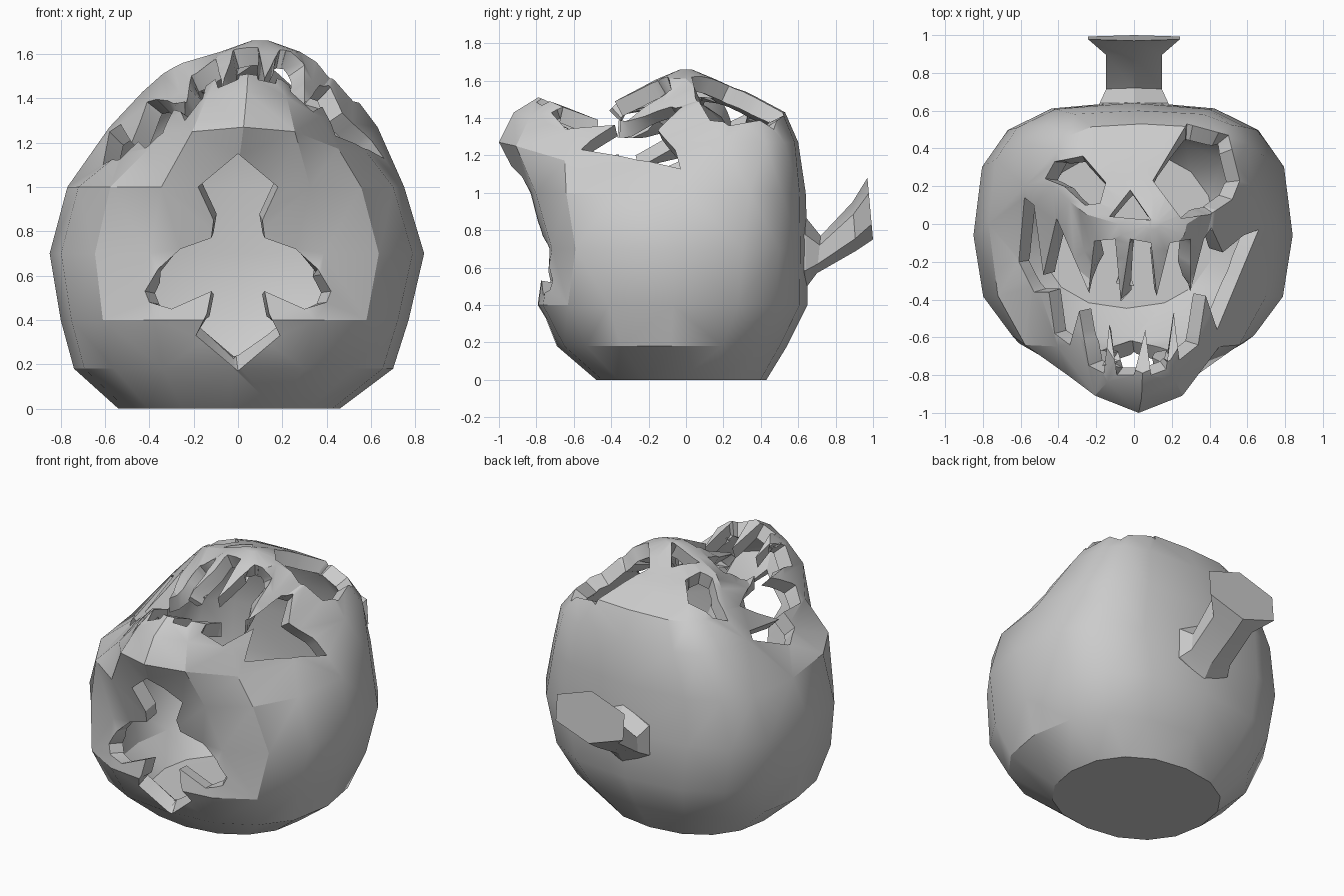
import bpy
import bmesh
from math import cos, sin, pi, copysign
from mathutils.bvhtree import BVHTree

if "Cube" in bpy.data.objects:
    bpy.data.objects.remove(bpy.data.objects["Cube"], do_unlink=True)

grey = bpy.data.materials.new("plain grey")
grey.use_nodes = True
grey.diffuse_color = (0.6, 0.6, 0.6, 1)
grey.node_tree.nodes["Principled BSDF"].inputs["Base Color"].default_value = grey.diffuse_color


def make_object(name, bm):
    bmesh.ops.recalc_face_normals(bm, faces=bm.faces)
    mesh = bpy.data.meshes.new(name)
    bm.to_mesh(mesh)
    bm.free()
    mesh.materials.append(grey)
    obj = bpy.data.objects.new(name, mesh)
    bpy.context.collection.objects.link(obj)
    return obj


def loft(name, rings):
    """Skin a stack of rings with equal point counts and cap both ends."""
    bm = bmesh.new()
    rows = [[bm.verts.new(p) for p in ring] for ring in rings]
    for low, high in zip(rows, rows[1:]):
        for i in range(len(low)):
            j = (i + 1) % len(low)
            bm.faces.new((low[i], low[j], high[j], high[i]))
    bm.faces.new(rows[0])
    bm.faces.new(rows[-1])
    return make_object(name, bm)


def body_ring(z, left, right, front, back, waist, front_power, back_power, dip=0, sag=0):
    """Rounded ring, widest at y = waist, lowered by dip at the front and sag at the mouth corners."""
    points = []
    for i in range(SIDES):
        angle = 2 * pi * i / SIDES
        c, s = cos(angle), sin(angle)
        power, depth = (front_power, waist - front) if s < 0 else (back_power, back - waist)
        x = copysign(abs(c) ** power, c)
        y = copysign(abs(s) ** power, s)
        low = max(0, -s)
        points.append(((left + right) / 2 + x * (right - left) / 2, waist + y * depth,
                       z - dip * low ** 2 - sag * 3 * low * abs(c) ** 3))
    return points


def shade(obj, degrees):
    bpy.ops.object.select_all(action='DESELECT')
    obj.select_set(True)
    bpy.context.view_layer.objects.active = obj
    bpy.ops.object.shade_smooth_by_angle(angle=degrees * pi / 180)


# Gourd skin, lying on its back with the face turned up
SIDES = 16
body = loft("gourd_body", [body_ring(*r) for r in (
    (0, -.54, .46, -.48, .43, -.03, .9, .9),
    (.18, -.74, .70, -.69, .54, -.08, .85, .85),
    (.4, -.80, .77, -.81, .65, -.07, .8, .75),
    (.7, -.85, .84, -.76, .65, -.06, .8, .7),
    (1.0, -.77, .75, -.86, .64, 0, .85, .65),
    (1.27, -.58, .63, -1.0, .60, .2, 1, .6, 0, .13),
    (1.43, -.43, .51, -.92, .53, .2, 1, .6, 0, .15),
    (1.51, -.34, .43, -.79, .38, .12, 1, .75, 0, .15),
    (1.54, -.29, .39, -.50, .32, .08, 1, .9, .16, .1),
    (1.56, -.25, .36, -.40, .26, .05, 1, 1, .07, .08),
    (1.61, -.08, .28, -.15, .15, 0, 1, 1),
    (1.66, .06, .14, -.03, .03, 0, 1, 1))])

# Outlines of the carved holes
mouth = [(-.58, .14), (-.61, -.2), (-.53, -.36), (-.45, -.36), (-.42, -.58),
         (-.34, -.64), (-.29, -.46), (-.24, -.75), (-.16, -.79), (-.13, -.53),
         (-.09, -.8), (0, -.8), (.06, -.56), (.09, -.8), (.17, -.77),
         (.21, -.47), (.24, -.72), (.34, -.64), (.38, -.38), (.44, -.56),
         (.66, -.03), (.58, -.06), (.47, -.15), (.41, -.02), (.37, -.08),
         (.3, -.35), (.3, -.08), (.19, -.1), (.12, -.38), (.09, -.1),
         (-.02, -.08), (-.07, -.41), (-.1, -.08), (-.21, -.09), (-.24, -.36),
         (-.41, .03), (-.48, -.27), (-.53, .1)]
left_eye = [(.1, .23), (.25, .03), (.4, .05), (.52, .13), (.56, .23), (.5, .47), (.28, .53)]
right_eye = [(-.47, .24), (-.37, .2), (-.26, .1), (-.18, .11), (-.15, .22),
             (-.27, .36), (-.42, .33)]
nose = [(-.13, .04), (-.02, .03), (.09, .02), (-.02, .18)]
half = [(.18, 1.0), (.11, .85), (.12, .77), (.26, .72), (.36, .63), (.42, .53),
        (.4, .48), (.3, .45), (.12, .53), (.14, .43), (.19, .33)]
front_hole = [(0, 1.15)] + half + [(0, .17)] + [(-x, z) for x, z in reversed(half)]

cutters = [loft("hole_cutter", [[(x, y, z) for x, y in shape] for z in (1.01, 2)])
           for shape in (mouth, left_eye, right_eye, nose)]
cutters.append(loft("hole_cutter", [[(x, y, z) for x, z in front_hole] for y in (-.4, -1.4)]))

skin = bmesh.new()
skin.from_mesh(body.data)
bmesh.ops.triangulate(skin, faces=skin.faces)
skin.to_mesh(body.data)
surface = BVHTree.FromBMesh(skin)
skin.free()

for cutter in cutters:
    cut = body.modifiers.new("cut", 'BOOLEAN')
    cut.operation = 'DIFFERENCE'
    cut.solver = 'EXACT'
    cut.object = cutter
    bpy.context.view_layer.objects.active = body
    bpy.ops.object.modifier_apply(modifier=cut.name)
    bpy.data.objects.remove(cutter, do_unlink=True)

# Keep only the pierced skin, then wall it inward along its normals
bm = bmesh.new()
bm.from_mesh(body.data)
bmesh.ops.triangulate(bm, faces=bm.faces)
inside = [f for f in bm.faces if surface.find_nearest(f.calc_center_median())[3] > .002]
bmesh.ops.delete(bm, geom=inside, context='FACES')
bm.normal_update()
rims = [e for e in bm.edges if e.is_boundary]
inward = {v: v.normal * .09 for v in bm.verts}
copy = bmesh.ops.duplicate(bm, geom=bm.verts[:] + bm.edges[:] + bm.faces[:])
twin = copy["vert_map"]
for v, offset in inward.items():
    twin[v].co -= offset
bmesh.ops.reverse_faces(bm, faces=[g for g in copy["geom"] if isinstance(g, bmesh.types.BMFace)])
for e in rims:
    a, b = e.verts
    bm.faces.new((a, b, twin[b], twin[a]))
bmesh.ops.recalc_face_normals(bm, faces=bm.faces)
bm.to_mesh(body.data)
bm.free()
shade(body, 30)

# Curved six-sided stem with a flared cut end
stem = loft("stem", [
    [(rx * cos(a), y - lean * sin(a), z + rz * sin(a)) for a in [(k + .5) * pi / 3 for k in range(6)]]
    for y, z, rx, rz, lean in (
        (.60, .68, .21, .2, 0), (.64, .68, .21, .19, 0), (.71, .67, .17, .1, -.01),
        (.90, .82, .17, .13, .01), (.985, .915, .28, .165, .015))])
shade(stem, 25)
